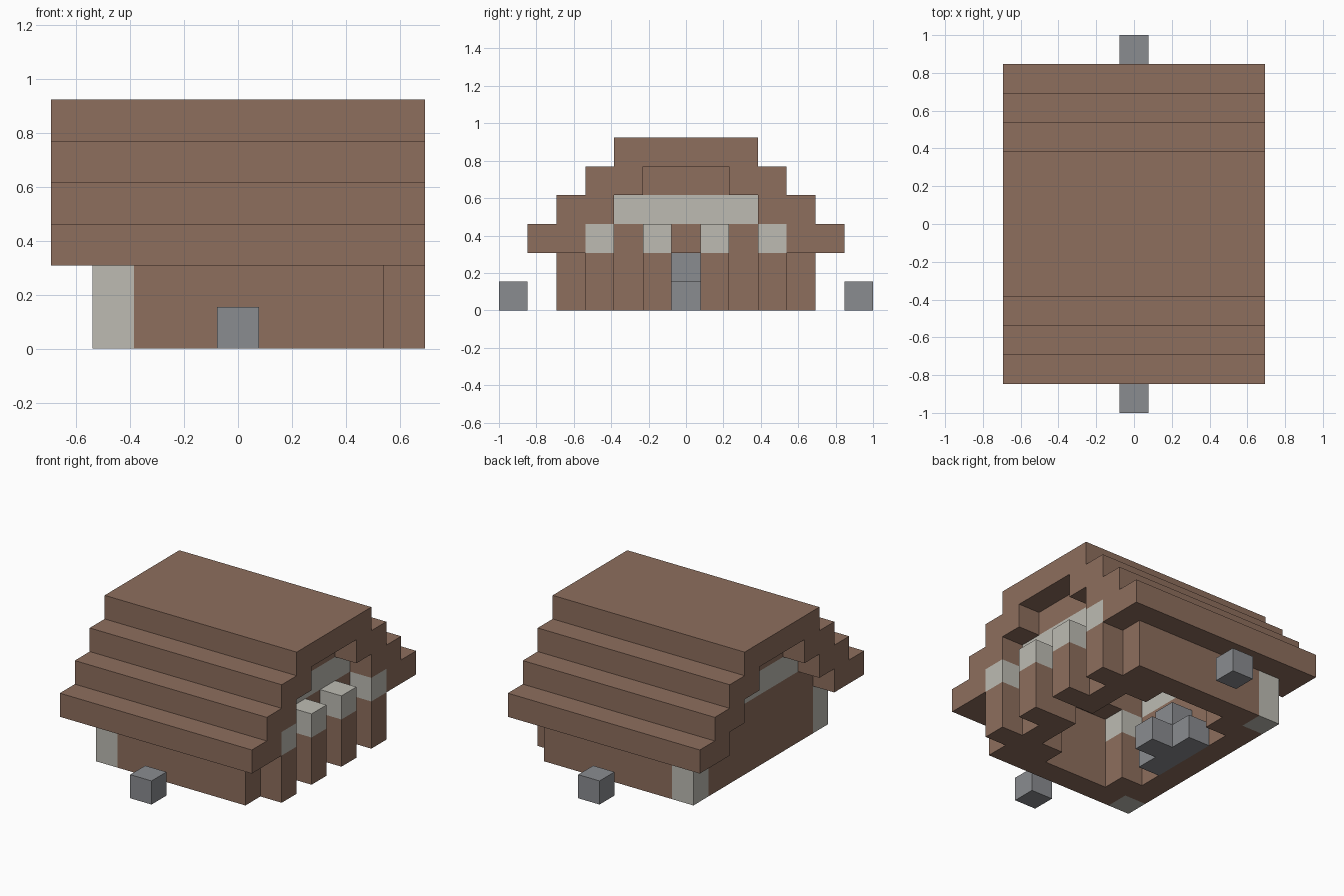
import bpy
import bmesh

U = 2 / 13  # side of one building block

if "Cube" in bpy.data.objects:
    bpy.data.objects.remove(bpy.data.objects["Cube"], do_unlink=True)


def material(name, rgb):
    mat = bpy.data.materials.new(name)
    mat.use_nodes = True
    colour = (*rgb, 1)
    mat.diffuse_color = colour
    mat.node_tree.nodes["Principled BSDF"].inputs["Base Color"].default_value = colour
    return mat


WOOD = material("brown wood", (0.27, 0.157, 0.11))
PLASTER = material("pale plaster", (0.51, 0.50, 0.45))
STONE = material("grey stone", (0.255, 0.262, 0.28))


def finish(name, bm, mat):
    bmesh.ops.recalc_face_normals(bm, faces=bm.faces)
    mesh = bpy.data.meshes.new(name)
    bm.to_mesh(mesh)
    bm.free()
    mesh.materials.append(mat)
    obj = bpy.data.objects.new(name, mesh)
    bpy.context.collection.objects.link(obj)


def blocks(name, mat, xs, ys, zs):
    """Box covering an inclusive range of block cells on each axis."""
    bm = bmesh.new()
    bmesh.ops.create_cube(bm, size=1)
    for v in bm.verts:
        for i, (lo, hi) in enumerate((xs, ys, zs)):
            base = 0.5 if i == 2 else 0
            v.co[i] = ((lo + hi) / 2 + base + v.co[i] * (hi - lo + 1)) * U
    finish(name, bm, mat)


# Stepped roof: one hollow profile extruded along x
outer, inner = [], []
for step in range(4):
    y, z = 5.5 - step, 2 + step
    outer += [(y, z), (y, z + 1)]
    if step < 3:
        inner += [(y - 2, z), (y - 2, z + 1)]
half = inner[::-1] + outer
profile = half + [(-y, z) for y, z in reversed(half)]
bm = bmesh.new()
face = bm.faces.new([bm.verts.new((-4.5 * U, y * U, z * U)) for y, z in profile])
ext = bmesh.ops.extrude_face_region(bm, geom=[face])
moved = [g for g in ext["geom"] if isinstance(g, bmesh.types.BMVert)]
bmesh.ops.translate(bm, verts=moved, vec=(9 * U, 0, 0))
finish("stepped_roof", bm, WOOD)

# Long walls, corner posts and stones outside
for side, s in (("front", -1), ("back", 1)):
    blocks(side + "_wall", WOOD, (-2, 3), (4 * s, 4 * s), (0, 1))
    blocks(side + "_corner_post", PLASTER, (-3, -3), (4 * s, 4 * s), (0, 1))
    blocks(side + "_outdoor_stone", STONE, (0, 0), (6 * s, 6 * s), (0, 0))
    # Door side wall, with the doorway left open in the middle
    ys = (1, 3) if s > 0 else (-3, -1)
    blocks(side + "_door_side_wall", WOOD, (3, 3), ys, (0, 1))
    # Posts with pale caps, outside the gable and in the room corners
    for place, x, y in (("outer", 4, 3), ("door", 4, 1),
                        ("inner_left", 2, 3), ("inner_right", -2, 3)):
        name = f"{side}_{place}_post"
        blocks(name, WOOD, (x, x), (y * s, y * s), (0, 1))
        blocks(name + "_cap", PLASTER, (x, x), (y * s, y * s), (2, 2))

blocks("plain_end_wall", WOOD, (-3, -3), (-3, 3), (0, 1))

# Gables, narrowing under the roof with a pale band
for side, x in (("left", 3), ("right", -3)):
    for part, mat, reach, z in (("beam", WOOD, 3, 2), ("band", PLASTER, 2, 3),
                                ("peak", WOOD, 1, 4)):
        blocks(f"{side}_gable_{part}", mat, (x, x), (-reach, reach), (z, z))

# Fireplace against the plain end wall
blocks("fireplace_base", STONE, (-2, -2), (-1, 1), (0, 0))
blocks("fireplace_hearth", STONE, (-1, -1), (0, 0), (0, 0))
blocks("fireplace_chimney", STONE, (-2, -2), (0, 0), (1, 1))
